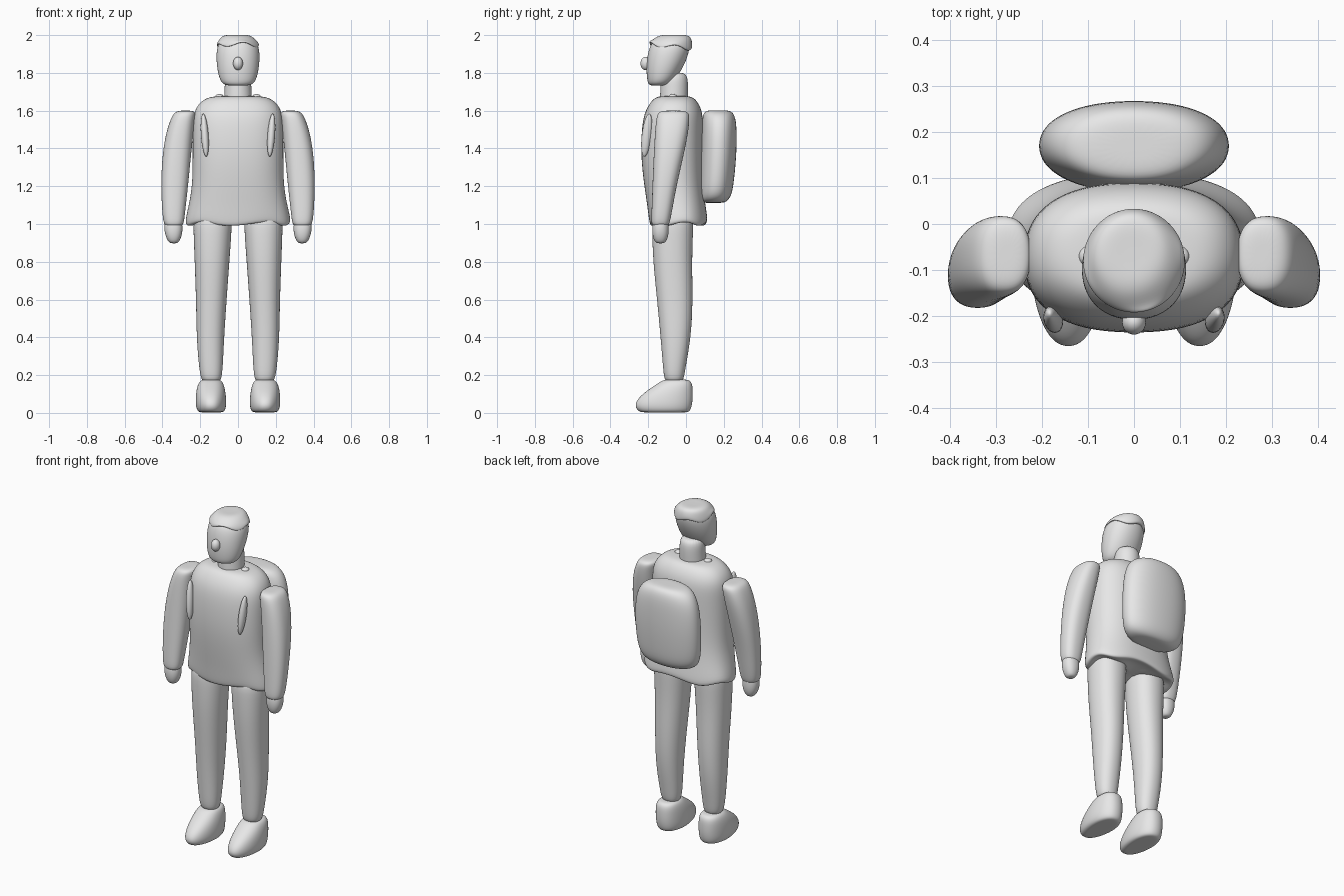
import bpy, bmesh, math
from mathutils import Matrix, Vector

grey = bpy.data.materials.new("light grey")
grey.diffuse_color = (0.8, 0.8, 0.8, 1)


def finish(name, bm, levels):
    bmesh.ops.recalc_face_normals(bm, faces=bm.faces)
    mesh = bpy.data.meshes.new(name)
    bm.to_mesh(mesh)
    bm.free()
    mesh.materials.append(grey)
    mesh.polygons.foreach_set("use_smooth", [True] * len(mesh.polygons))
    obj = bpy.data.objects.new(name, mesh)
    bpy.context.collection.objects.link(obj)
    if levels:
        sub = obj.modifiers.new("smooth", "SUBSURF")
        sub.levels = sub.render_levels = levels
    return obj


def loft(name, rings, power=2.0, flip=1, warp=None, n=24):
    """Skin rings of (z, x0, x1, y0, y1) as superellipses, closed by centre points."""
    bm = bmesh.new()
    loops = []
    for i, (z, x0, x1, y0, y1) in enumerate(rings):
        loop = []
        for k in range(n):
            a = 2 * math.pi * k / n
            c, s = math.cos(a), math.sin(a)
            x = (x0 + x1) / 2 + (x1 - x0) / 2 * math.copysign(abs(c) ** (2 / power), c)
            y = (y0 + y1) / 2 + (y1 - y0) / 2 * math.copysign(abs(s) ** (2 / power), s)
            p = Vector((x, y, z))
            if warp:
                p = warp(p, i, a)
            loop.append(bm.verts.new((p.x * flip, p.y, p.z)))
        loops.append(loop)
    for a, b in zip(loops, loops[1:]):
        for k in range(n):
            bm.faces.new((a[k], a[(k + 1) % n], b[(k + 1) % n], b[k]))
    for loop in (loops[0], loops[-1]):
        mid = bm.verts.new(sum((v.co for v in loop), Vector()) / n)
        for k in range(n):
            bm.faces.new((loop[k], loop[(k + 1) % n], mid))
    return finish(name, bm, 2)


def ball(name, centre, radii, tilt=(0, 0)):
    bm = bmesh.new()
    m = (Matrix.Translation(centre) @ Matrix.Rotation(tilt[0], 4, 'X')
         @ Matrix.Rotation(tilt[1], 4, 'Y') @ Matrix.Diagonal((*radii, 1)))
    bmesh.ops.create_uvsphere(bm, u_segments=24, v_segments=16, radius=1, matrix=m)
    return finish(name, bm, 0)


# Jacket with a flared, wavy hem
def hem(p, i, a):
    if i < 3:
        p.z += 0.012 * math.sin(5 * a + 0.6)
    return p


loft("jacket", [
    (1.01, -.22, .22, -.14, .07), (0.995, -.27, .27, -.185, .105),
    (1.01, -.285, .285, -.195, .118), (1.09, -.265, .265, -.205, .105),
    (1.20, -.243, .243, -.222, .092), (1.35, -.242, .242, -.24, .09),
    (1.50, -.242, .242, -.237, .092), (1.59, -.238, .238, -.222, .09),
    (1.645, -.205, .205, -.19, .065), (1.674, -.155, .155, -.16, .035),
    (1.677, -.09, .09, -.12, .0)], 2.4, warp=hem)

# Neck and head
loft("neck", [(1.64, -.075, .075, -.14, .01), (1.68, -.073, .073, -.138, .01),
              (1.73, -.071, .071, -.135, .012), (1.80, -.068, .068, -.13, .008)])
loft("head", [
    (1.733, -.045, .045, -.18, -.11), (1.737, -.078, .078, -.199, -.085),
    (1.765, -.098, .098, -.207, -.055), (1.82, -.111, .111, -.211, -.02),
    (1.88, -.116, .116, -.207, .008), (1.93, -.113, .113, -.196, .02),
    (1.965, -.098, .098, -.178, .018), (1.988, -.065, .065, -.14, -.02)], 2.1)
ball("nose", (0, -.214, 1.85), (.026, .027, .035))


# Hair cap: low at the back, lifted at the brow, with a wavy edge
def locks(p, i, a):
    if i < 3:
        p.z += 0.012 * math.sin(4 * a + 0.5) - 0.012 * math.sin(a)
    return p


loft("hair", [
    (1.945, -.098, .098, -.18, .01), (1.935, -.112, .112, -.194, .03),
    (1.95, -.113, .113, -.195, .036), (1.972, -.102, .098, -.182, .032),
    (1.993, -.088, .075, -.155, .022), (2.001, -.065, .052, -.125, .0),
    (2.0, -.03, .02, -.09, -.04)], warp=locks)

# Backpack
loft("backpack", [
    (1.112, -.08, .08, .10, .19), (1.116, -.145, .145, .078, .215),
    (1.15, -.188, .188, .068, .242), (1.22, -.204, .204, .07, .254),
    (1.35, -.211, .211, .075, .267), (1.47, -.205, .205, .08, .27),
    (1.55, -.182, .182, .085, .266), (1.593, -.14, .14, .092, .25),
    (1.602, -.08, .08, .12, .22)], 2.2)


# Shoe: toe end narrower than the heel
def toe(p, i, a):
    t = max(0, (-.1 - p.y) / .17)
    p.x = .143 + (p.x - .143) * (1 - .2 * t)
    return p


for side, flip in (("left", 1), ("right", -1)):
    # Sleeve and hand
    loft(side + "_sleeve", [
        (0.99, .305, .375, -.17, -.10), (0.995, .287, .393, -.184, -.088),
        (1.06, .28, .402, -.183, -.075), (1.20, .264, .408, -.178, -.05),
        (1.35, .25, .403, -.172, -.015), (1.48, .236, .383, -.165, .012),
        (1.56, .226, .356, -.158, .02), (1.592, .222, .336, -.148, .015),
        (1.60, .245, .31, -.12, -.015)], 2.4, flip)
    loft(side + "_hand", [
        (0.898, .325, .355, -.15, -.12), (0.905, .312, .369, -.166, -.105),
        (0.94, .296, .386, -.178, -.092), (0.985, .292, .392, -.18, -.09),
        (1.03, .30, .385, -.17, -.095)], 2.2, flip)
    # Trouser leg
    loft(side + "_leg", [
        (0.165, .105, .175, -.095, -.03), (0.172, .088, .195, -.115, -.012),
        (0.24, .08, .207, -.122, -.002), (0.40, .073, .22, -.135, .027),
        (0.58, .061, .222, -.152, .037), (0.80, .045, .23, -.175, .032),
        (0.95, .034, .236, -.18, .038), (1.06, .03, .238, -.18, .04)], 2.2, flip)
    loft(side + "_shoe", [
        (0.003, .10, .185, -.21, -.01), (0.003, .07, .214, -.25, .02),
        (0.035, .06, .226, -.274, .032), (0.075, .061, .226, -.258, .037),
        (0.115, .066, .222, -.212, .037), (0.155, .076, .212, -.152, .034),
        (0.176, .09, .195, -.12, .018), (0.176, .12, .165, -.08, -.02)],
        2.3, flip, toe)
    # Strap on the chest and its small end by the collar
    ball(side + "_strap", (flip * .176, -.208, 1.47), (.02, .026, .115),
         (-.12, flip * .07))
    ball(side + "_strap_end", (flip * .098, -.07, 1.674), (.022, .022, .014))
